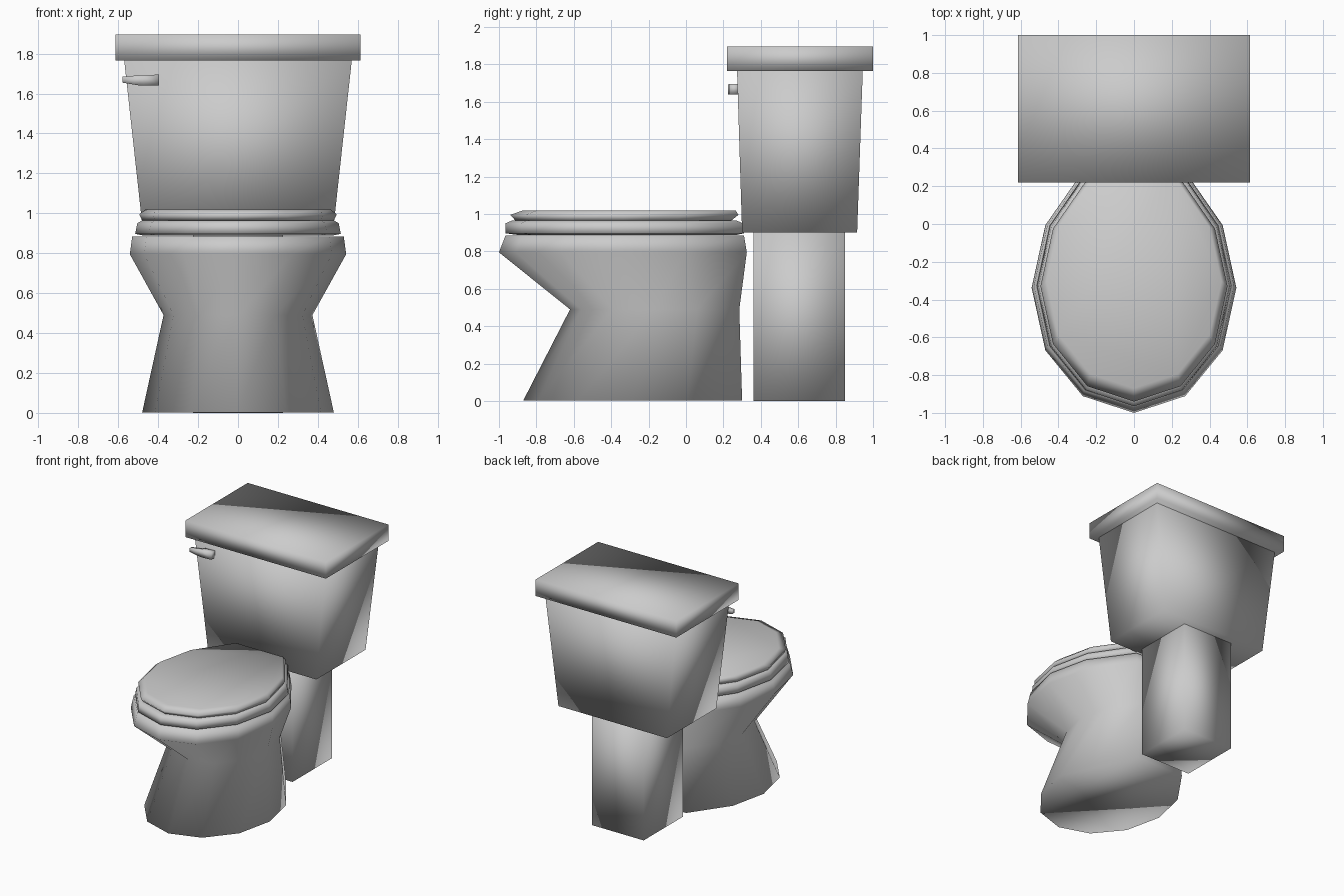
import bpy, bmesh, math

if "Cube" in bpy.data.objects:
    bpy.data.objects.remove(bpy.data.objects["Cube"])

SIDES = 12


def loft(name, rings):
    """Join rings of points, cap both ends and shade the whole part smooth."""
    bm = bmesh.new()
    loops = [[bm.verts.new(p) for p in ring] for ring in rings]
    n = len(loops[0])
    for a, b in zip(loops, loops[1:]):
        for i in range(n):
            j = (i + 1) % n
            bm.faces.new((a[i], a[j], b[j], b[i]))
    bm.faces.new(loops[0][::-1])
    bm.faces.new(loops[-1])
    bmesh.ops.recalc_face_normals(bm, faces=bm.faces)
    for face in bm.faces:
        face.smooth = True
    mesh = bpy.data.meshes.new(name)
    bm.to_mesh(mesh)
    bm.free()
    obj = bpy.data.objects.new(name, mesh)
    bpy.context.collection.objects.link(obj)
    return obj


def oval(z, half_width, front, back):
    """Faceted oval whose back end is cut off flat."""
    cy, ry = (front + back) / 2, (back - front) / 2
    points = []
    for i in range(SIDES):
        t = 2 * math.pi * i / SIDES
        if i == SIDES // 2:
            continue
        if abs(i - SIDES // 2) == 1:
            side = 1 if i < SIDES // 2 else -1
            points.append((side * 0.44 * half_width, back, z))
        else:
            points.append((half_width * math.sin(t), cy - ry * math.cos(t), z))
    return points


def rect(z, half_width, front, back):
    return [(-half_width, front, z), (half_width, front, z),
            (half_width, back, z), (-half_width, back, z)]


# Oval parts: (height, half width, front, back)
ovals = {
    "bowl": [(0.003, 0.48, -0.87, 0.30), (0.49, 0.373, -0.62, 0.285),
             (0.795, 0.542, -1.0, 0.325), (0.885, 0.53, -0.965, 0.31)],
    "seat": [(0.888, 0.47, -0.90, 0.27), (0.897, 0.515, -0.965, 0.31),
             (0.95, 0.505, -0.965, 0.305), (0.965, 0.48, -0.93, 0.27)],
    "lid": [(0.963, 0.48, -0.91, 0.24), (0.995, 0.495, -0.94, 0.28),
            (1.02, 0.463, -0.87, 0.265)],
}
for name, profile in ovals.items():
    loft(name, [oval(*level) for level in profile])

# Rear pedestal, tapered cistern and its cover
boxes = {
    "rear_column": [(0.0, 0.225, 0.36, 0.85), (0.9, 0.225, 0.36, 0.85)],
    "tank": [(0.9, 0.475, 0.30, 0.915), (1.765, 0.57, 0.273, 0.945)],
    "tank_cover": [(1.765, 0.615, 0.22, 1.0), (1.895, 0.615, 0.22, 1.0)],
}
for name, profile in boxes.items():
    loft(name, [rect(*level) for level in profile])

# Flush lever: sections along x as (x, front, back, bottom, top)
sections = [(-0.58, 0.225, 0.25, 1.655, 1.685), (-0.49, 0.225, 0.255, 1.64, 1.692),
            (-0.47, 0.225, 0.29, 1.64, 1.693), (-0.395, 0.23, 0.29, 1.64, 1.695)]
loft("flush_lever", [[(x, f, b), (x, k, b), (x, k, t), (x, f, t)]
                     for x, f, k, b, t in sections])
